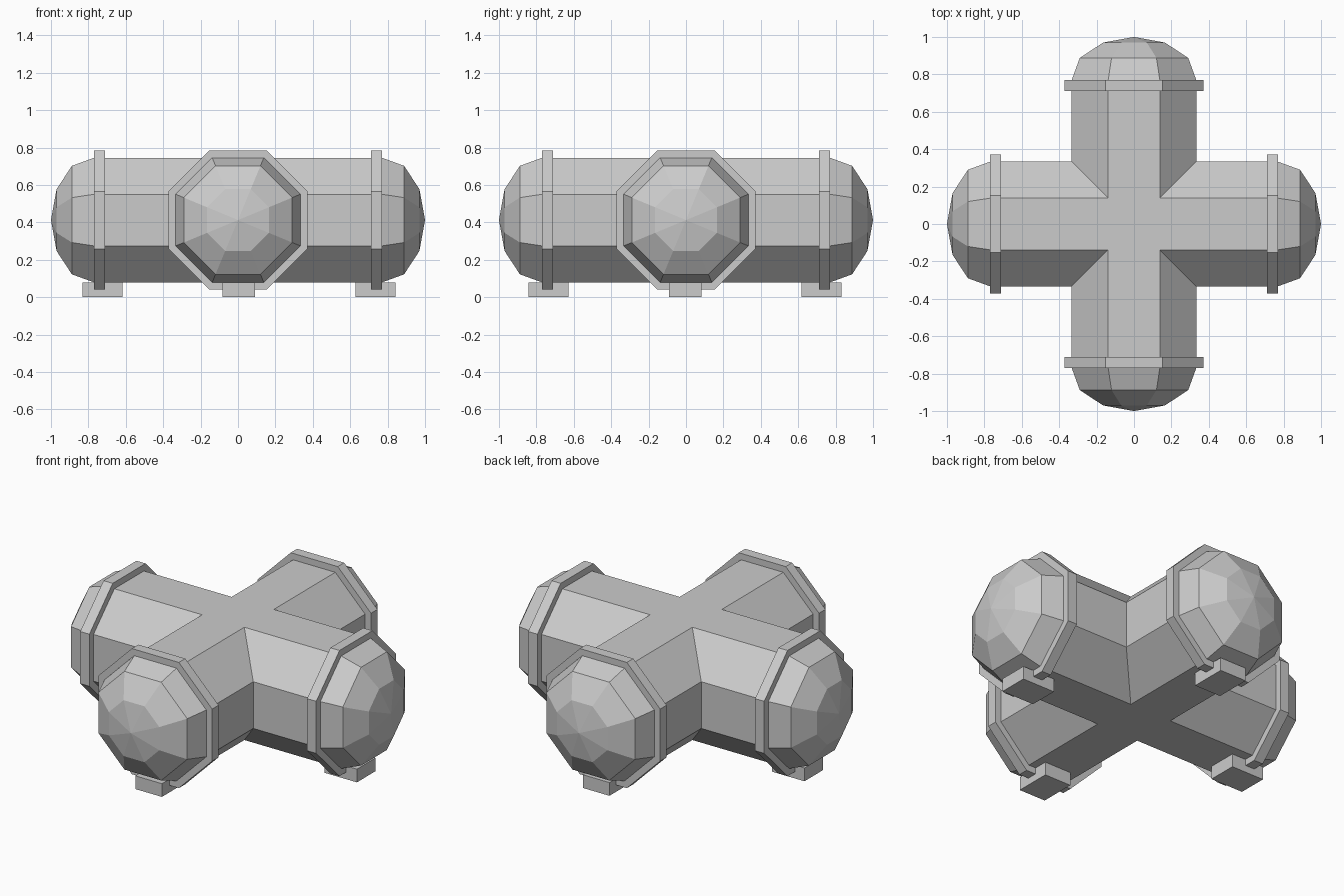
import bpy, bmesh
from math import pi, cos, sin
from mathutils import Matrix

if "Cube" in bpy.data.objects:
    bpy.data.objects.remove(bpy.data.objects["Cube"])

CZ = 0.4125          # height of the pipe axis
R = 0.333            # pipe radius measured to the flats
SIDES = 8


def octagon(apothem):
    """(y, z) corners of an octagon with flats on top and bottom."""
    r = apothem / cos(pi / SIDES)
    return [(r * cos((k + 0.5) * 2 * pi / SIDES), r * sin((k + 0.5) * 2 * pi / SIDES))
            for k in range(SIDES)]


def skin(bm, loops):
    """Bridge successive rings of vertices."""
    for a, b in zip(loops, loops[1:]):
        for k in range(SIDES):
            j = (k + 1) % SIDES
            bm.faces.new((a[k], a[j], b[j], b[k]))


def ring(bm, x, apothem):
    return [bm.verts.new((x, y, CZ + z)) for y, z in octagon(apothem)]


def finish(name, bm, turn=0):
    bmesh.ops.recalc_face_normals(bm, faces=bm.faces)
    bm.transform(Matrix.Rotation(turn, 4, 'Z'))
    me = bpy.data.meshes.new(name)
    bm.to_mesh(me)
    bm.free()
    ob = bpy.data.objects.new(name, me)
    bpy.context.collection.objects.link(ob)
    return ob


# Cross-shaped pipe body: four arms mitred where they meet
bm = bmesh.new()
for i in range(4):
    inner = [bm.verts.new((abs(y), y, CZ + z)) for y, z in octagon(R)]
    outer = ring(bm, 0.77, R)
    skin(bm, [inner, outer])
    bmesh.ops.rotate(bm, verts=bm.verts, cent=(0, 0, 0), matrix=Matrix.Rotation(pi / 2, 3, 'Z'))
h = octagon(R)[1][0]
h = abs(h)
for z in (CZ - R, CZ + R):
    bm.faces.new([bm.verts.new((x, y, z)) for x, y in ((-h, -h), (h, -h), (h, h), (-h, h))])
bmesh.ops.remove_doubles(bm, verts=bm.verts, dist=0.001)
bmesh.ops.recalc_face_normals(bm, faces=bm.faces)
bmesh.ops.dissolve_limit(bm, angle_limit=0.01, verts=bm.verts, edges=bm.edges)
finish("cross_pipe", bm)

for i, side in enumerate(("right", "back", "left", "front")):
    turn = i * pi / 2

    # Faceted dome end cap
    bm = bmesh.new()
    loops = [ring(bm, x, a) for x, a in ((0.77, R), (0.888, 0.29), (0.97, 0.165))]
    skin(bm, loops)
    tip = bm.verts.new((1.0, 0, CZ))
    for k in range(SIDES):
        bm.faces.new((loops[-1][k], loops[-1][(k + 1) % SIDES], tip))
    finish(side + "_dome", bm, turn)

    # Raised collar
    bm = bmesh.new()
    skin(bm, [ring(bm, x, a) for x, a in
              ((0.711, R), (0.711, 0.371), (0.771, 0.371), (0.771, R))])
    finish(side + "_collar", bm, turn)

    # Foot block
    bm = bmesh.new()
    bmesh.ops.create_cube(bm, size=1, matrix=Matrix.Translation((0.73, 0, 0.039))
                          @ Matrix.Diagonal((0.213, 0.174, 0.078, 1)))
    foot = finish(side + "_foot", bm, turn)
    foot.location = (0.005, -0.005, 0)
